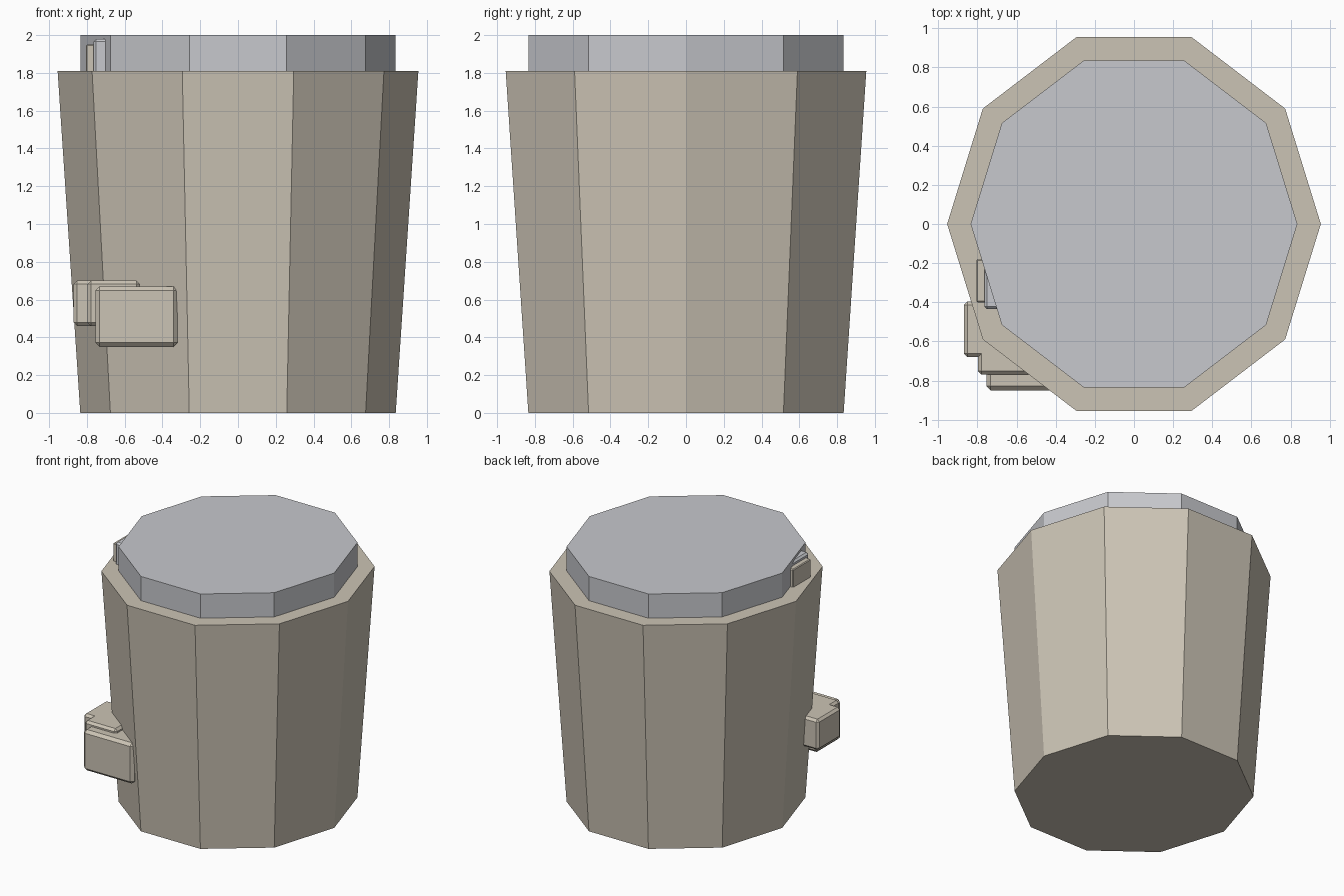
import bpy, bmesh
from mathutils import Matrix, Vector

cube = bpy.data.objects.get("Cube")
if cube:
    bpy.data.objects.remove(cube)


def material(name, rgb):
    m = bpy.data.materials.new(name)
    m.use_nodes = True
    m.diffuse_color = (*rgb, 1)
    m.node_tree.nodes["Principled BSDF"].inputs["Base Color"].default_value = (*rgb, 1)
    return m


beige = material("warm beige", (0.60, 0.55, 0.46))
grey = material("pale grey", (0.57, 0.58, 0.61))


def finish(name, bm, mat):
    mesh = bpy.data.meshes.new(name)
    bm.to_mesh(mesh)
    bm.free()
    mesh.materials.append(mat)
    obj = bpy.data.objects.new(name, mesh)
    bpy.context.collection.objects.link(obj)
    return obj


def drum(name, r_low, r_high, z_low, z_high, mat):
    """Ten-sided drum, slightly deeper than a regular decagon."""
    bm = bmesh.new()
    bmesh.ops.create_cone(bm, cap_ends=True, segments=10, radius1=r_low,
                          radius2=r_high, depth=z_high - z_low)
    # Put a corner on the x axis
    corner = max((v.co for v in bm.verts), key=lambda c: c.x)
    turn = Matrix.Rotation(-corner.xy.to_3d().to_2d().angle_signed(Vector((1, 0))), 3, 'Z')
    bmesh.ops.rotate(bm, verts=bm.verts, matrix=turn)
    bmesh.ops.scale(bm, verts=bm.verts, vec=(1, 1.051, 1))
    bmesh.ops.translate(bm, verts=bm.verts, vec=(0, 0, (z_low + z_high) / 2))
    return finish(name, bm, mat)


def block(name, low, high, bevel, mat):
    """Chamfered box between two corners."""
    low, high = Vector(low), Vector(high)
    bm = bmesh.new()
    bmesh.ops.create_cube(bm, size=1)
    bmesh.ops.scale(bm, verts=bm.verts, vec=high - low)
    bmesh.ops.translate(bm, verts=bm.verts, vec=(low + high) / 2)
    obj = finish(name, bm, mat)
    mod = obj.modifiers.new("chamfer", 'BEVEL')
    mod.width = bevel
    mod.segments = 1
    return obj


# Tapered body and lid
drum("body", 0.835, 0.955, 0, 1.81, beige)
drum("lid", 0.835, 0.835, 1.80, 2.0, grey)

# Stepped blocks low on the front corner
block("front_block", (-0.755, -0.85, 0.35), (-0.32, -0.55, 0.67), 0.022, beige)
block("middle_block", (-0.797, -0.77, 0.46), (-0.52, -0.50, 0.70), 0.018, beige)
block("side_block", (-0.87, -0.68, 0.46), (-0.60, -0.395, 0.70), 0.018, beige)

# Catch beside the lid
block("catch_base", (-0.805, -0.40, 1.76), (-0.66, -0.18, 1.95), 0.006, beige)
block("catch_tab", (-0.765, -0.435, 1.78), (-0.60, -0.15, 1.98), 0.014, grey)
